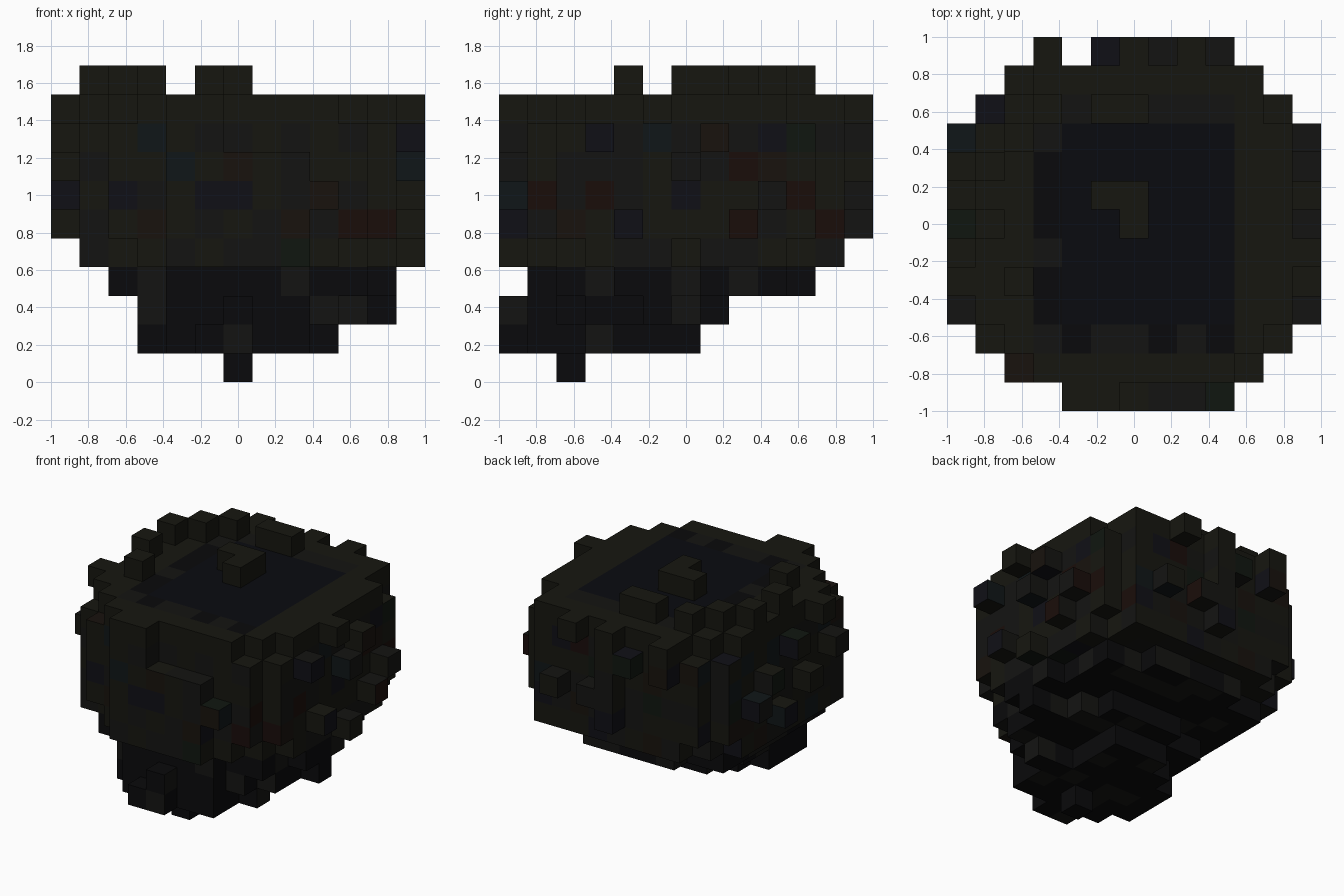
import bpy
import bmesh
import random
from mathutils import Vector

random.seed(11)
N = 13                      # blocks along the longest side
S = 2 / N                   # block size

cube = bpy.data.objects.get("Cube")
if cube:
    bpy.data.objects.remove(cube, do_unlink=True)


def material(name, color):
    m = bpy.data.materials.new(name)
    m.use_nodes = True
    m.diffuse_color = (*color, 1)
    bsdf = m.node_tree.nodes["Principled BSDF"]
    bsdf.inputs["Base Color"].default_value = (*color, 1)
    bsdf.inputs["Roughness"].default_value = 0.9
    return m


MATS = [
    material("dark_olive", (0.008, 0.008, 0.005)),
    material("charcoal", (0.007, 0.007, 0.006)),
    material("dark_navy", (0.005, 0.005, 0.008)),
    material("dark_brown", (0.009, 0.006, 0.004)),
    material("dark_green", (0.005, 0.008, 0.005)),
    material("dark_red", (0.010, 0.004, 0.003)),
    material("dark_teal", (0.005, 0.008, 0.009)),
    material("underside_black", (0.003, 0.003, 0.0035)),
    material("crown_navy", (0.0028, 0.0032, 0.005)),
]
OLIVE, CHARCOAL, NAVY, BROWN, GREEN, RED, TEAL, BLACK, CROWN = range(len(MATS))


def block(xs, ys, zs):
    """Cells in inclusive index ranges."""
    return {(x, y, z) for x in range(xs[0], xs[1] + 1)
            for y in range(ys[0], ys[1] + 1)
            for z in range(zs[0], zs[1] + 1)}


def tone(cell, normal):
    x, y, z = cell
    if z == 9 and normal[2] > 0:
        if 4 <= x <= 9 and 3 <= y <= 9:
            return CROWN
        if 3 <= x <= 9 and 2 <= y <= 10:
            return random.choice([CHARCOAL, BLACK])
        return OLIVE
    if z >= 9:
        return OLIVE
    if z <= 3:
        return random.choice([BLACK, BLACK, BLACK, CHARCOAL])
    return random.choices(range(7), [9, 7, 2, 2, 1, 1, 1])[0]


# Rounded solid skull, tighter at the crown and the lowest layer
skull = (block((1, 11), (2, 10), (5, 8)) | block((2, 10), (1, 11), (5, 8))
         | block((1, 11), (3, 9), (9, 9)) | block((2, 10), (2, 10), (9, 9))
         | block((3, 9), (1, 11), (9, 9)) | block((10, 10), (11, 11), (4, 9))
         | block((1, 11), (3, 9), (4, 4)) | block((2, 10), (2, 10), (4, 4))
         | block((3, 9), (1, 11), (4, 4)) | {(1, 2, 4)})

# Jaw steps inward below the skull, further forward with each layer
jaw = (block((2, 10), (2, 9), (3, 3)) | block((4, 8), (10, 10), (3, 3))
       | block((3, 9), (2, 6), (2, 2)) | block((5, 8), (7, 7), (2, 2))
       | block((3, 8), (2, 3), (1, 1)) | block((3, 7), (4, 4), (1, 1))
       | block((4, 7), (5, 5), (1, 1)) | block((5, 7), (6, 6), (1, 1))
       | {(9, 3, 1)})
chin = (block((4, 8), (1, 1), (1, 3)) | block((5, 6), (0, 0), (1, 1))
        | {(6, 0, 2), (6, 2, 0)})
jaw_side = (block((10, 11), (5, 5), (2, 2)) | block((11, 11), (4, 6), (3, 3))
            | block((10, 10), (3, 4), (2, 2)))

# Loose blocks standing on the crown
crown_blocks = {(x, y, 10) for x, y in
                [(5, 7), (6, 7), (6, 6), (2, 4), (1, 6), (1, 8),
                 (2, 9), (3, 10), (5, 10), (6, 10)]}

# Raised patches on the face
face_patches = block((4, 8), (0, 0), (4, 7)) | block((4, 5), (0, 0), (8, 9))
face_patches |= {(9, 0, 6)}

# Loose blocks standing out from the other sides, as (column, layer)
back_blocks = {(x, 12, z) for x, z in
               [(8, 9), (6, 9), (3, 9), (5, 8), (3, 8), (7, 6), (9, 6)]}
back_blocks |= block((6, 6), (12, 12), (5, 8))
left_blocks = {(12, y, z) for y, z in
               [(3, 8), (4, 5), (5, 9), (6, 4), (6, 7), (7, 8), (8, 5), (9, 6)]}
right_blocks = {(0, y, z) for y, z in
                [(3, 7), (4, 9), (5, 6), (6, 8), (7, 5), (8, 7), (9, 6)]}

parts = {
    "skull": skull, "jaw": jaw, "chin": chin, "jaw_side": jaw_side,
    "crown_blocks": crown_blocks, "face_patches": face_patches,
    "back_blocks": back_blocks, "left_blocks": left_blocks,
    "right_blocks": right_blocks,
}
filled = set().union(*parts.values())


def build(name, cells):
    """Make a mesh of the exposed block faces."""
    bm = bmesh.new()
    for cell in sorted(cells):
        center = Vector(cell) + Vector((0.5, 0.5, 0.5))
        for axis in range(3):
            for sign in (-1, 1):
                n = Vector((0, 0, 0))
                n[axis] = sign
                if tuple(int(c + d) for c, d in zip(cell, n)) in filled:
                    continue
                a = Vector((0, 0, 0))
                a[(axis + 1) % 3] = 0.5
                b = n.cross(a)
                mid = center + n * 0.5
                corners = [mid - a - b, mid + a - b, mid + a + b, mid - a + b]
                face = bm.faces.new([
                    bm.verts.new(((p.x - N / 2) * S, (p.y - N / 2) * S, p.z * S))
                    for p in corners])
                face.material_index = tone(cell, n)
    bmesh.ops.remove_doubles(bm, verts=bm.verts, dist=S / 100)
    mesh = bpy.data.meshes.new(name)
    bm.to_mesh(mesh)
    bm.free()
    for m in MATS:
        mesh.materials.append(m)
    obj = bpy.data.objects.new(name, mesh)
    bpy.context.collection.objects.link(obj)


for part_name, part_cells in parts.items():
    build(part_name, part_cells)
